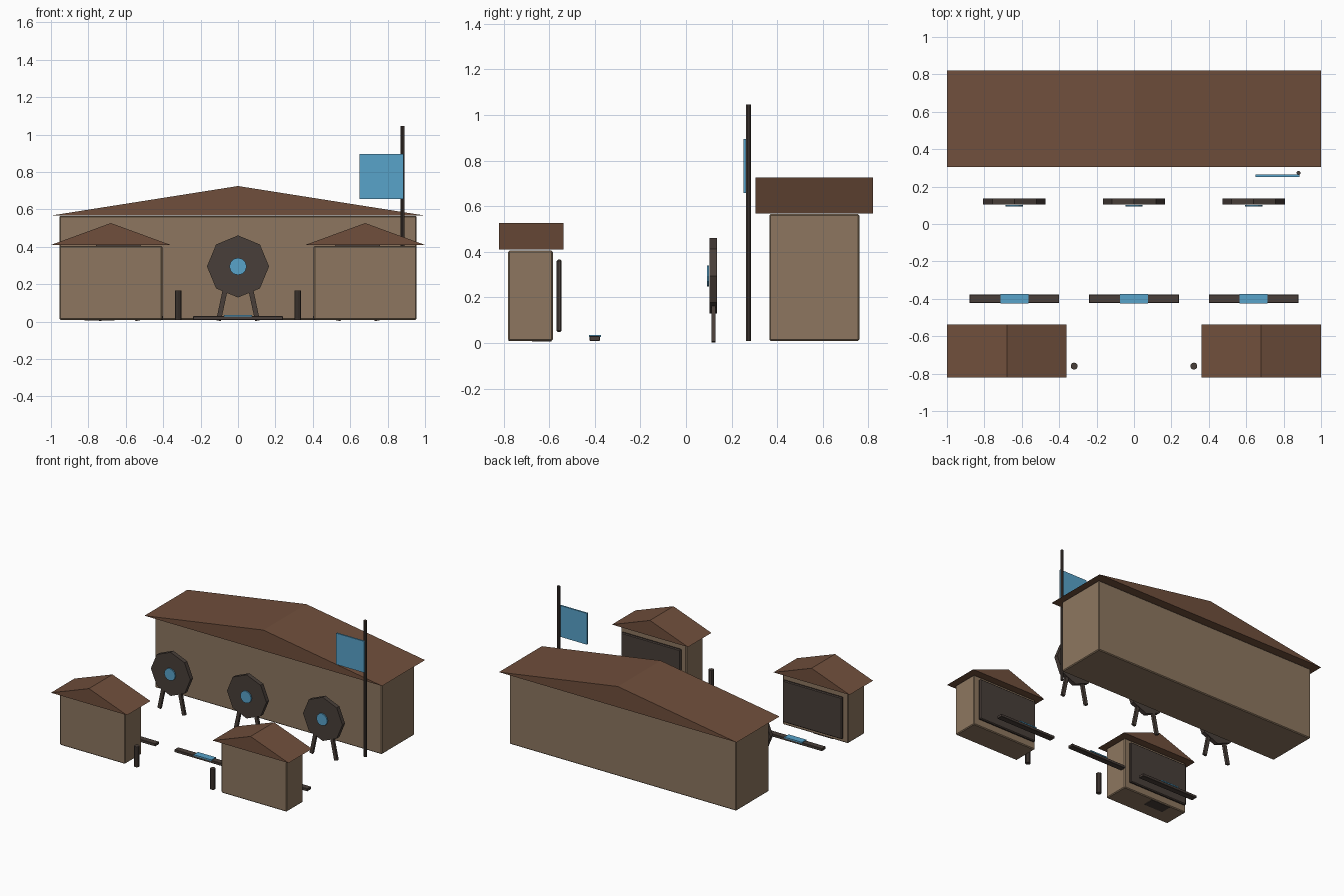
import bpy, bmesh, math
from mathutils import Matrix

if "Cube" in bpy.data.objects:
    bpy.data.objects.remove(bpy.data.objects["Cube"])


def mat(name, rgb):
    m = bpy.data.materials.new(name)
    m.diffuse_color = (*rgb, 1)
    m.use_nodes = True
    m.node_tree.nodes["Principled BSDF"].inputs["Base Color"].default_value = m.diffuse_color
    return m


WALL = mat("tan_wall", (0.266, 0.183, 0.115))
ROOF = mat("brown_roof", (0.162, 0.078, 0.045))
DARK = mat("dark_wood", (0.066, 0.049, 0.041))
BLUE = mat("sky_blue", (0.098, 0.366, 0.591))


def finish(name, bm, material):
    bmesh.ops.recalc_face_normals(bm, faces=bm.faces)
    me = bpy.data.meshes.new(name)
    bm.to_mesh(me)
    bm.free()
    ob = bpy.data.objects.new(name, me)
    bpy.context.collection.objects.link(ob)
    me.materials.append(material)
    return ob


def box(name, x, y, z, material, bevel=0, tilt=0):
    """Box from (min, max) ranges, optionally leaned about y."""
    bm = bmesh.new()
    size = [b - a for a, b in (x, y, z)]
    mid = [(a + b) / 2 for a, b in (x, y, z)]
    bmesh.ops.create_cube(bm, size=1, matrix=Matrix.Translation(mid)
                          @ Matrix.Rotation(tilt, 4, 'Y') @ Matrix.Diagonal((*size, 1)))
    if bevel:
        bmesh.ops.bevel(bm, geom=bm.edges[:], offset=bevel, segments=1, affect='EDGES')
    return finish(name, bm, material)


def cyl(name, loc, r, depth, sides, material, along_y=False):
    bm = bmesh.new()
    m = Matrix.Translation(loc)
    if along_y:
        m = m @ Matrix.Rotation(math.pi / 2, 4, 'X')
    bmesh.ops.create_cone(bm, cap_ends=True, segments=sides, radius1=r, radius2=r,
                          depth=depth, matrix=m)
    return finish(name, bm, material)


def gable(name, x, y, z):
    """Triangular prism roof with its ridge along y."""
    bm = bmesh.new()
    prof = [(x[0], z[0]), (x[1], z[0]), ((x[0] + x[1]) / 2, z[1])]
    a, b = [[bm.verts.new((px, yy, pz)) for px, pz in prof] for yy in y]
    bm.faces.new(a)
    bm.faces.new(b)
    for i in range(3):
        j = (i + 1) % 3
        bm.faces.new((a[i], a[j], b[j], b[i]))
    return finish(name, bm, ROOF)


# main hall
box("hall_body", (-0.955, 0.955), (0.365, 0.76), (0.01, 0.565), WALL, 0.006)
gable("hall_roof", (-1, 1), (0.304, 0.82), (0.567, 0.725))

# two booths with rear panels, and a gate post beside each
for side, s in (("left", -1), ("right", 1)):
    c = 0.68 * s
    box(side + "_booth_body", (c - 0.275, c + 0.275), (-0.78, -0.583), (0.01, 0.405), WALL, 0.006)
    gable(side + "_booth_roof", (c - 0.32, c + 0.32), (-0.82, -0.538), (0.41, 0.527))
    box(side + "_booth_panel", (c - 0.25, c + 0.25), (-0.567, -0.545), (0.048, 0.366), DARK, 0.006)
    cyl(side + "_gate_post", (0.32 * s, -0.76, 0.088), 0.019, 0.156, 10, DARK)

# small plate under the left booth
box("booth_floor_hatch", (-0.82, -0.66), (-0.675, -0.59), (0.006, 0.04), DARK)

# three ranges: target with legs, and a low firing bench
for tag, c in (("left", -0.64), ("middle", 0), ("right", 0.64)):
    cyl(tag + "_target_disc", (c, 0.12, 0.295), 0.166, 0.032, 8, DARK, True)
    cyl(tag + "_target_centre", (c, 0.097, 0.295), 0.046, 0.009, 12, BLUE, True)
    for s in (-1, 1):
        lx = c + 0.085 * s
        box(tag + "_target_leg", (lx - 0.013, lx + 0.013), (0.111, 0.13),
            (0.003, 0.185), DARK, 0, -0.21 * s)
    box(tag + "_bench", (c - 0.24, c + 0.24), (-0.423, -0.377), (0.01, 0.03), DARK, 0.002)
    box(tag + "_bench_mat", (c - 0.075, c + 0.075), (-0.426, -0.373), (0.027, 0.036), BLUE)

# flag
cyl("flag_pole", (0.88, 0.273, 0.528), 0.011, 1.036, 10, DARK)
box("flag_cloth", (0.65, 0.885), (0.252, 0.264), (0.657, 0.895), BLUE)
